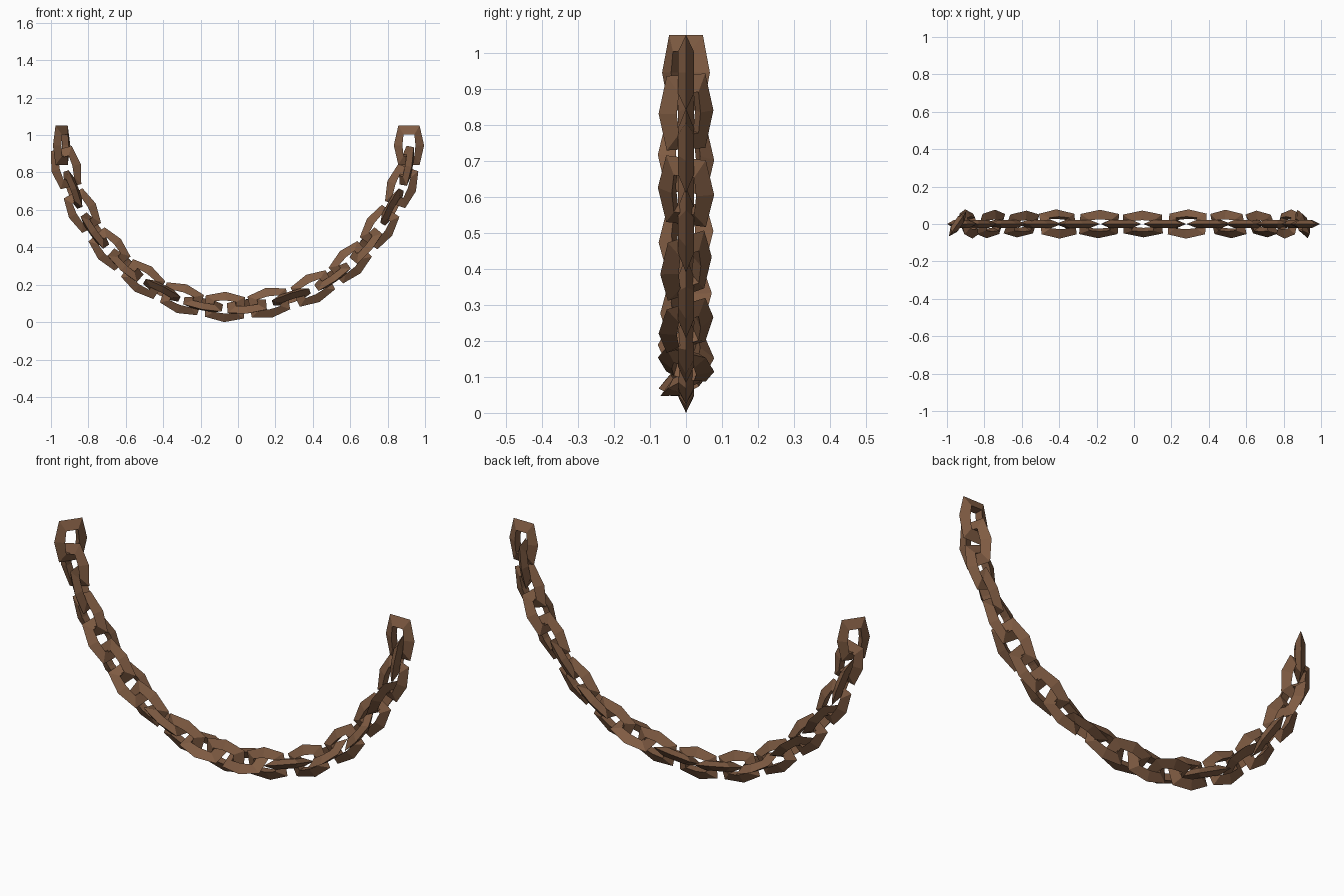
import bpy, bmesh, math
from mathutils import Vector, Matrix

if "Cube" in bpy.data.objects:
    bpy.data.objects.remove(bpy.data.objects["Cube"])

brown = bpy.data.materials.new("rusty brown")
brown.diffuse_color = (0.216, 0.107, 0.056, 1)
brown.use_nodes = True
brown.node_tree.nodes["Principled BSDF"].inputs["Base Color"].default_value = brown.diffuse_color

# One link: six-sided elongated ring, three-sided section (sharp outer ridge, flat inside)
OUTER = [(0.057, 0.105), (0.081, 0.0), (0.057, -0.105),
         (-0.057, -0.105), (-0.081, 0.0), (-0.057, 0.105)]
INNER = [(0.029, 0.058), (0.035, 0.0), (0.029, -0.058),
         (-0.029, -0.058), (-0.035, 0.0), (-0.029, 0.058)]
HALF = 0.022
bm = bmesh.new()
rings = []
for (ox, oy), (ix, iy) in zip(OUTER, INNER):
    rings.append([bm.verts.new((ox, oy, 0)),
                  bm.verts.new((ix, iy, HALF)),
                  bm.verts.new((ix, iy, -HALF))])
for i in range(6):
    a, b = rings[i], rings[(i + 1) % 6]
    for j in range(3):
        k = (j + 1) % 3
        bm.faces.new((a[j], a[k], b[k], b[j]))
bmesh.ops.recalc_face_normals(bm, faces=bm.faces)
link_mesh = bpy.data.meshes.new("chain_link")
bm.to_mesh(link_mesh)
bm.free()
link_mesh.materials.append(brown)

# Hanging path (x, z): centres of every second link, from right to left
PATH = [(0.915, 1.17), (0.914, 0.945), (0.875, 0.727), (0.757, 0.508),
        (0.600, 0.320), (0.400, 0.180), (0.165, 0.103), (-0.070, 0.081),
        (-0.300, 0.125), (-0.507, 0.230), (-0.687, 0.391), (-0.832, 0.596),
        (-0.919, 0.826), (-0.945, 1.062), (-0.94, 1.28)]
pts = [Vector((x, 0, z)) for x, z in PATH]
# Twist of the crosswise links, repeating from right to left
TILT = [20, -15, 28]


def curve(i, t):
    """Smooth path point between pts[i] and pts[i+1]."""
    p0, p1, p2, p3 = pts[i - 1:i + 3]
    return 0.5 * (2 * p1 + (p2 - p0) * t + (2 * p0 - 5 * p1 + 4 * p2 - p3) * t * t
                  + (3 * p1 - p0 - 3 * p2 + p3) * t ** 3)


centres = [curve(1 + n // 2, 0.5 * (n % 2)) for n in range(24)]
centres[-1] = Vector((-0.943, 0, 0.945))
COUNT = len(centres)

# Place the links, every other one turned across the chain
for n, c in enumerate(centres):
    if n == 0 or n == COUNT - 1:
        t = Vector((0, 0, -1 if n == 0 else 1))
    else:
        t = (centres[n + 1] - centres[n - 1]).normalized()
    outward = Vector((-t.z, 0, t.x))
    if outward.dot(c - Vector((0, 0, 1))) < 0:
        outward = -outward
    w = outward
    if n % 2:
        tilt = math.radians(35 if n == COUNT - 1 else TILT[n // 2 % 3])
        w = Vector((0, -math.cos(tilt), 0)) + outward * math.sin(tilt)
    rot = Matrix((w, t, w.cross(t))).transposed()
    link = bpy.data.objects.new("chain_link_%02d" % (n + 1), link_mesh)
    link.matrix_world = Matrix.Translation(c) @ rot.to_4x4()
    bpy.context.collection.objects.link(link)
